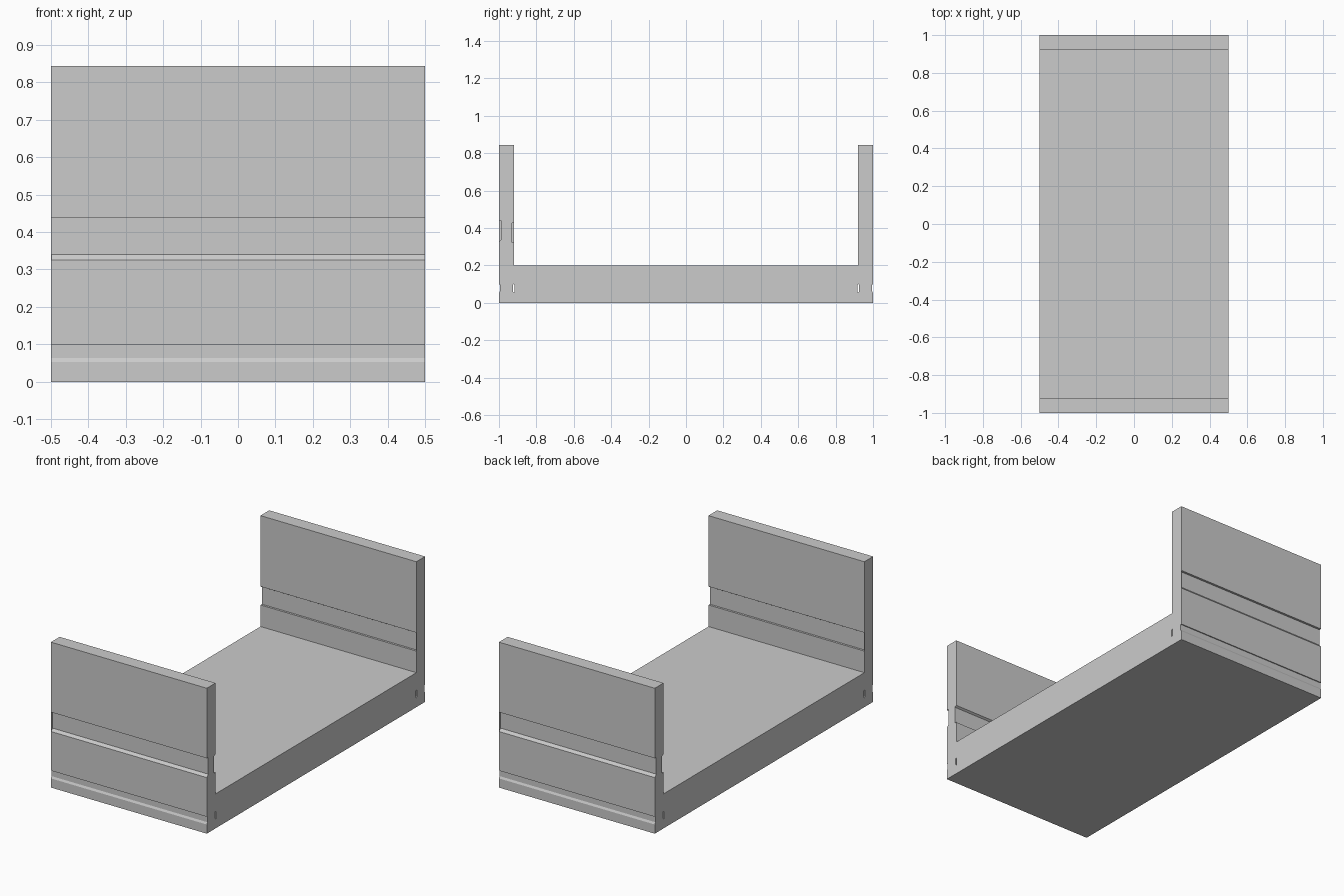
import bpy, bmesh

if "Cube" in bpy.data.objects:
    bpy.data.objects.remove(bpy.data.objects["Cube"])


def prism(name, profile, x0, x1, turn=1):
    """Extrude a (y, z) profile along x; turn=-1 spins it 180 degrees about z."""
    bm = bmesh.new()
    face = bm.faces.new([bm.verts.new((x0 * turn, y * turn, z)) for y, z in profile])
    moved = bmesh.ops.extrude_face_region(bm, geom=[face])["geom"]
    verts = [g for g in moved if isinstance(g, bmesh.types.BMVert)]
    bmesh.ops.translate(bm, verts=verts, vec=((x1 - x0) * turn, 0, 0))
    bmesh.ops.recalc_face_normals(bm, faces=bm.faces)
    mesh = bpy.data.meshes.new(name)
    bm.to_mesh(mesh)
    bm.free()
    obj = bpy.data.objects.new(name, mesh)
    bpy.context.collection.objects.link(obj)
    return obj


# U-shaped channel: floor slab with two upright end walls
T, H, F = 0.92, 0.843, 0.2
tray = prism("channel_tray", [(-1, 0), (1, 0), (1, H), (T, H), (T, F),
                              (-T, F), (-T, H), (-1, H)], -0.5, 0.5)

# Groove profiles for the front wall: (profile, start x, end x)
grooves = {
    # wide upper grooves, stopped just short of one end
    "outer_groove": ([(-1.05, 0.325), (-1, 0.325), (-0.987, 0.34),
                      (-0.987, 0.437), (-1.05, 0.437)], -0.498, 0.6),
    "inner_groove": ([(-0.88, 0.325), (-0.88, 0.437), (-T, 0.432),
                      (-0.932, 0.425), (-0.932, 0.325)], -0.498, 0.6),
    # narrow lower groove and buried slot, running right through
    "lower_groove": ([(-1.05, 0.053), (-1, 0.053), (-0.994, 0.064),
                      (-0.994, 0.098), (-1.05, 0.098)], -0.6, 0.6),
    "slot": ([(-0.917, 0.053), (-0.917, 0.096), (-0.921, 0.1),
              (-0.926, 0.096), (-0.926, 0.06)], -0.6, 0.6),
}

# Cut both walls; the back wall is the front one turned half a circle
for name, (profile, x0, x1) in grooves.items():
    for side, turn in (("front", 1), ("back", -1)):
        cutter = prism(f"{side}_{name}_cutter", profile, x0, x1, turn)
        cutter.hide_render = True
        cutter.hide_set(True)
        cut = tray.modifiers.new(cutter.name, "BOOLEAN")
        cut.operation = "DIFFERENCE"
        cut.solver = "EXACT"
        cut.object = cutter
